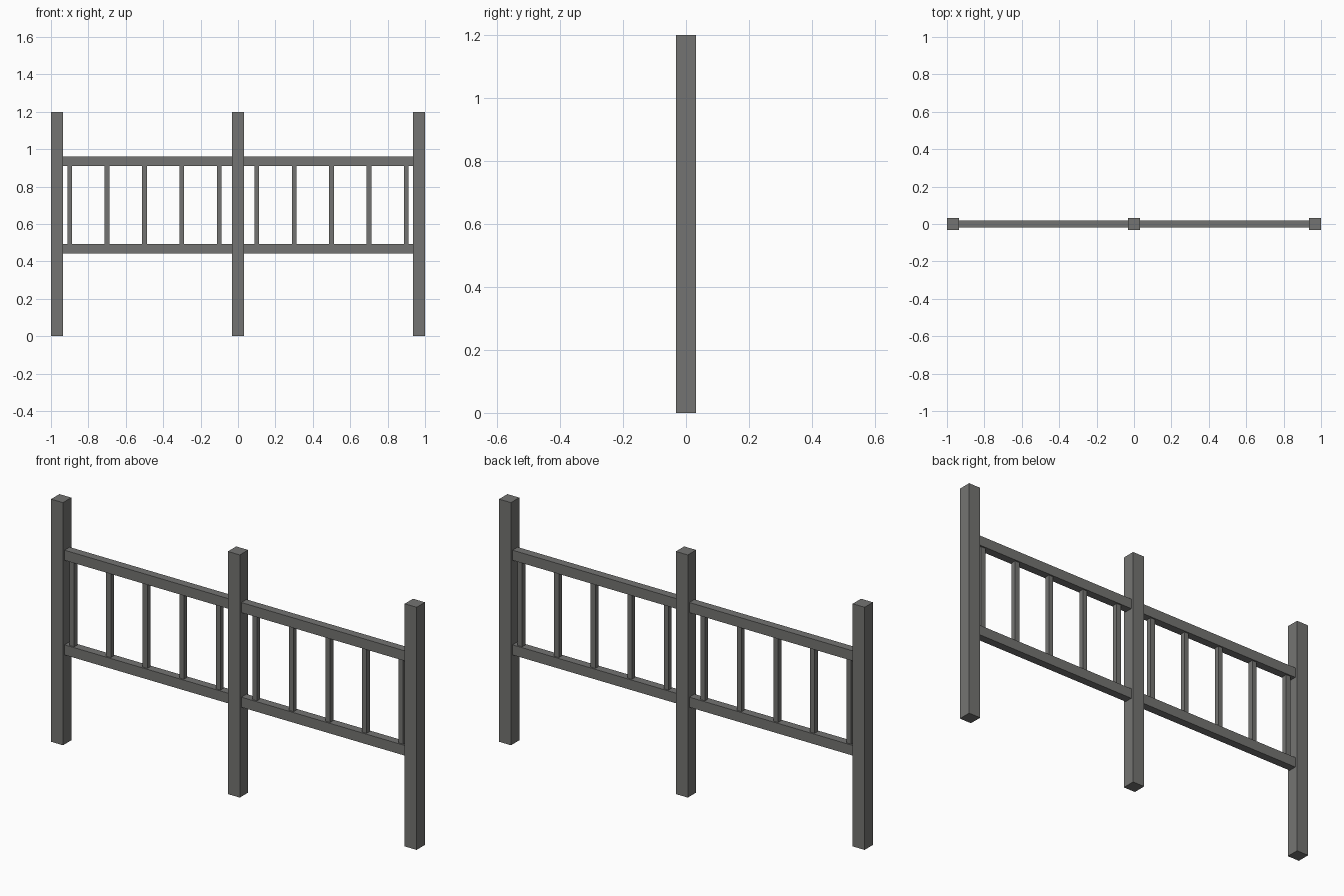
import bpy

if "Cube" in bpy.data.objects:
    bpy.data.objects.remove(bpy.data.objects["Cube"])

# One flat grey for the whole fence
grey = bpy.data.materials.new("fence grey")
grey.diffuse_color = (0.175, 0.175, 0.168, 1)
grey.use_nodes = True
grey.node_tree.nodes["Principled BSDF"].inputs["Base Color"].default_value = grey.diffuse_color


def box(name, x0, x1, depth, z0, z1):
    """Box centred on y = 0, given its x and z extents."""
    bpy.ops.mesh.primitive_cube_add(size=1, location=((x0 + x1) / 2, 0, (z0 + z1) / 2))
    ob = bpy.context.object
    ob.name = name
    ob.scale = (x1 - x0, depth, z1 - z0)
    bpy.ops.object.transform_apply(location=False, rotation=False, scale=True)
    ob.data.materials.append(grey)
    return ob


POST = 0.065
HALF = POST / 2

# Three posts
for name, x in (("left", -1 + HALF), ("middle", 0), ("right", 1 - HALF)):
    box(name + "_post", x - HALF, x + HALF, POST, 0, 1.2)

for name, side in (("left", -1), ("right", 1)):
    # Rails butt against the posts
    x0, x1 = sorted((side * HALF, side * (1 - POST)))
    box(name + "_lower_rail", x0, x1, 0.04, 0.442, 0.492)
    box(name + "_upper_rail", x0, x1, 0.04, 0.91, 0.96)
    # Five balusters between the rails
    for i in range(5):
        x = side * (0.1 + 0.2 * i)
        box(f"{name}_baluster_{i + 1}", x - 0.0125, x + 0.0125, 0.025, 0.492, 0.91)
